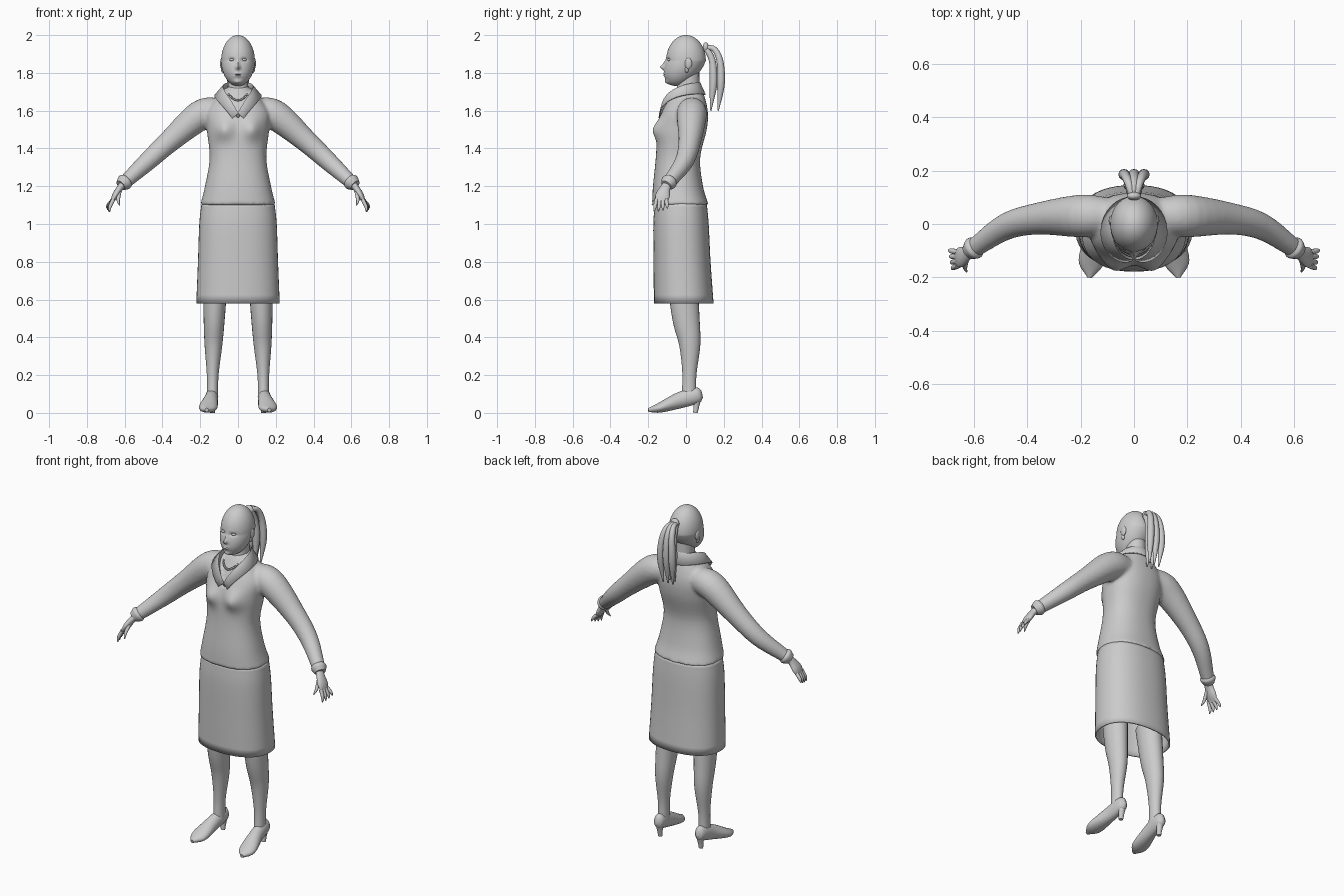
import bpy, bmesh, math
from mathutils import Vector, Matrix

default_cube = bpy.data.objects.get("Cube")
if default_cube:
    bpy.data.objects.remove(default_cube, do_unlink=True)

grey = bpy.data.materials.new("plain_grey")
grey.use_nodes = True
grey.diffuse_color = (0.6, 0.6, 0.6, 1)
shader = next(node for node in grey.node_tree.nodes if node.type == 'BSDF_PRINCIPLED')
shader.inputs["Base Color"].default_value = grey.diffuse_color

SIDEWAYS, BACKWARD, UP = Vector((1, 0, 0)), Vector((0, 1, 0)), Vector((0, 0, 1))


def spline(rows, steps):
    """Smooth curve through rows of numbers."""
    knots = [Vector(row) for row in rows]
    knots = [knots[0] * 2 - knots[1]] + knots + [knots[-1] * 2 - knots[-2]]
    curve = []
    for before, start, end, after in zip(knots, knots[1:], knots[2:], knots[3:]):
        leave, arrive = (end - before) / 2, (after - start) / 2
        for step in range(steps):
            t = step / steps
            rise = t * t * (3 - 2 * t)
            curve.append(start.lerp(end, rise) + leave * t * (1 - t) ** 2 - arrive * t * t * (1 - t))
    return curve + [knots[-2]]


def loft(bm, rows, ref=BACKWARD, axis=None, sides=24, power=2, caps=True, steps=5):
    """Skin rings: centre, radius along ref and, if it differs, radius across."""
    points = spline(rows, steps)
    rings = []
    for index, point in enumerate(points):
        centre = Vector(point[:3])
        ahead, behind = points[min(index + 1, len(points) - 1)], points[max(index - 1, 0)]
        tangent = axis or (Vector(ahead[:3]) - Vector(behind[:3])).normalized()
        along = (ref - tangent * ref.dot(tangent)).normalized()
        across = tangent.cross(along)
        ring = []
        for side in range(sides):
            angle = math.tau * side / sides
            cos, sin = math.cos(angle), math.sin(angle)
            ring.append(bm.verts.new(
                centre + along * point[3] * math.copysign(abs(cos) ** (2 / power), cos)
                + across * point[-1] * math.copysign(abs(sin) ** (2 / power), sin)))
        rings.append(ring)
    for lower, upper in zip(rings, rings[1:]):
        for side in range(sides):
            after = (side + 1) % sides
            bm.faces.new((lower[side], lower[after], upper[after], upper[side]))
    if caps:
        bm.faces.new(rings[0][::-1])
        bm.faces.new(rings[-1])


def body(bm, rows, **options):
    """Level rings from rows of height, half width, front and back."""
    rings = [(0, (front + back) / 2, height, width, (back - front) / 2)
             for height, width, front, back in rows]
    loft(bm, rings, ref=SIDEWAYS, axis=UP, sides=48, power=2.3, **options)


def ball(bm, centre, size, detail=16):
    place = Matrix.Translation(centre) @ Matrix.Diagonal((*size, 1))
    return bmesh.ops.create_uvsphere(bm, u_segments=detail, v_segments=detail, radius=1, matrix=place)


def bump(x, z, centre_x, centre_z, width, height):
    return math.exp(-((abs(x) - centre_x) / width) ** 2 - ((z - centre_z) / height) ** 2)


def finish(bm, name, mirror=False, thickness=0):
    bmesh.ops.recalc_face_normals(bm, faces=bm.faces)
    mesh = bpy.data.meshes.new(name)
    bm.to_mesh(mesh)
    bm.free()
    mesh.materials.append(grey)
    part = bpy.data.objects.new(name, mesh)
    bpy.context.collection.objects.link(part)
    bpy.ops.object.select_all(action='DESELECT')
    part.select_set(True)
    bpy.context.view_layer.objects.active = part
    bpy.ops.object.shade_smooth_by_angle(angle=math.radians(50))
    if mirror:
        part.modifiers.new("Mirror", 'MIRROR')
    if thickness:
        solid = part.modifiers.new("Thickness", 'SOLIDIFY')
        solid.thickness = thickness
    return part


# Sweater: torso and sleeves fused into one skin
bm = bmesh.new()
body(bm, [(1.1, .2, -.18, .12), (1.2, .175, -.175, .09), (1.35, .15, -.16, .075),
          (1.5, .165, -.15, .11), (1.6, .165, -.125, .115), (1.7, .085, -.075, .09),
          (1.73, .05, -.05, .07)])
for side in (1, -1):
    loft(bm, [(side * .1, .03, 1.6, .07), (side * .2, .03, 1.575, .08), (side * .36, .02, 1.44, .06),
              (side * .48, -.01, 1.33, .05), (side * .6, -.09, 1.22, .036)])
sweater = finish(bm, "sweater")
fuse = sweater.modifiers.new("Fuse", 'REMESH')
fuse.mode, fuse.voxel_size = 'VOXEL', .009
soften = sweater.modifiers.new("Soften", 'SMOOTH')
soften.iterations = 5
for modifier in ("Fuse", "Soften"):
    bpy.ops.object.modifier_apply(modifier=modifier)
for vertex in sweater.data.vertices:
    x, y, z = vertex.co
    if y < -.02 and abs(x) < .17:
        # Bust, then the open neckline
        vertex.co.y -= .034 * bump(x, z, .075, 1.5, .05, .055)
        if abs(x) < (z - 1.55) * .4:
            vertex.co.y += .012
sweater.data.shade_smooth()

# Cuffs
bm = bmesh.new()
loft(bm, [(.585, -.08, 1.236, .03), (.6, -.09, 1.222, .043), (.62, -.105, 1.204, .03)])
finish(bm, "cuffs", mirror=True)

# Folded collar, swept from the nape to the neckline
bm = bmesh.new()
last_row = None
for step in range(17):
    t = step / 16
    cos, sin = math.cos(math.pi * t), math.sin(math.pi * t)
    fold = Vector((.08 * sin, -.03 + .105 * cos, 1.75 - .16 * t ** 3))
    hem = Vector((.11 * sin + .03 * t, -.02 + .125 * cos, fold.z - .065 + .035 * t))
    stand = Vector((fold.x * .9, fold.y * .9, fold.z - .04))
    row = [bm.verts.new(corner) for corner in (stand, fold, hem)]
    if last_row:
        for low in range(2):
            bm.faces.new((last_row[low], last_row[low + 1], row[low + 1], row[low]))
    last_row = row
finish(bm, "collar", mirror=True, thickness=.007)

# Skirt, open below
bm = bmesh.new()
body(bm, [(1.11, .193, -.165, .11), (1, .205, -.173, .12), (.8, .212, -.172, .13),
          (.58, .221, -.17, .146)], caps=False)
finish(bm, "skirt", thickness=.008)

# Legs
bm = bmesh.new()
loft(bm, [(.12, -.02, .7, .08, .065), (.126, 0, .5, .072, .056), (.13, .02, .36, .056, .047),
          (.134, .018, .2, .037, .031), (.135, .015, .07, .04, .03)])
finish(bm, "legs", mirror=True)

# Shoes with slim heels
bm = bmesh.new()
loft(bm, [(.134, .085, .1, .01, .02), (.136, .06, .094, .03, .042), (.143, -.03, .068, .037, .043),
          (.16, -.14, .027, .048, .026), (.166, -.2, .015, .01, .01)], ref=SIDEWAYS)
loft(bm, [(.135, .058, .08, .025), (.135, .055, .04, .016), (.135, .05, 0, .012)])
for vertex in bm.verts:
    vertex.co.z = max(vertex.co.z, 0)
finish(bm, "shoes", mirror=True)

# Hands: palm, four fingers and thumb
bm = bmesh.new()
loft(bm, [(.6, -.09, 1.22, .024, .022), (.625, -.11, 1.19, .027, .018),
          (.65, -.124, 1.15, .038, .017), (.668, -.132, 1.115, .03, .008)])
digits = [((.66, -.156 + .017 * finger, 1.13), (.68 + .005 * finger, -.17 + .024 * finger, 1.065 + .002 * finger ** 2))
          for finger in range(4)]
digits.append(((.628, -.13, 1.17), (.628, -.18, 1.1)))
for knuckle, tip in digits:
    knuckle, tip = Vector(knuckle), Vector(tip)
    bend = knuckle.lerp(tip, .6) + SIDEWAYS * .006
    loft(bm, [(*knuckle, .011), (*bend, .009), (*tip, .003)], ref=SIDEWAYS, sides=10)
finish(bm, "hands", mirror=True)

# Neck
bm = bmesh.new()
loft(bm, [(0, 0, 1.6, .07, .08), (0, .01, 1.7, .056, .062), (0, .015, 1.82, .052, .055)],
     ref=SIDEWAYS, axis=UP)
finish(bm, "neck")

# Head: an egg with the jaw drawn forward and a face in relief
bm = bmesh.new()
ball(bm, (0, 0, 1.865), (.089, .105, .135), detail=96)
for vertex in bm.verts:
    x, y, z = vertex.co
    vertex.co.y -= .05 * max(0, (1.865 - z) / .135)
    if y < -.02:
        nose = .02 * bump(x, z, 0, 1.83, .011, .012) + .01 * bump(x, z, 0, 1.85, .008, .02)
        sockets = .01 * bump(x, z, .033, 1.87, .015, .009)
        lips = .006 * bump(x, z, 0, 1.79, .02, .01) - .006 * bump(x, z, 0, 1.79, .02, .002)
        chin = .012 * bump(x, z, 0, 1.75, .025, .012)
        vertex.co.y -= nose + lips + chin - sockets
finish(bm, "head")

bm = bmesh.new()
ball(bm, (.033, -.087, 1.87), (.013, .012, .008))
finish(bm, "eyes", mirror=True)

bm = bmesh.new()
ball(bm, (.085, .012, 1.85), (.01, .02, .03))
ball(bm, (.08, .004, 1.82), (.01, .01, .02))
finish(bm, "ears", mirror=True)

# Necklace of small beads
bm = bmesh.new()
for bead in range(-6, 7):
    t = bead / 6
    ball(bm, (.048 * t, -.1 + .03 * t * t, 1.655 + .03 * t * t), (.006, .006, .006), detail=10)
finish(bm, "necklace")

# Ponytail: tie and hanging locks
bm = bmesh.new()
ball(bm, (0, .105, 1.935), (.027, .016, .027))
finish(bm, "hair_tie")
bm = bmesh.new()
for lock in range(-2, 3):
    x, y = .016 * lock, .18 - .04 * (lock % 2)
    loft(bm, [(x * .2, .1, 1.935, .012), (x * .6, y - .03, 1.925, .015), (x, y, 1.86, .018),
              (x * 1.2, y + .005, 1.74, .02, .017), (x, y - .01, 1.6, .004)][:3]
         and [(x * .2, .1, 1.935, .012), (x * .6, y - .03, 1.925, .015), (x, y, 1.86, .018),
              (x * 1.2, y + .005, 1.74, .02), (x, y - .01, 1.6, .004)], ref=SIDEWAYS, sides=12)
finish(bm, "ponytail")
